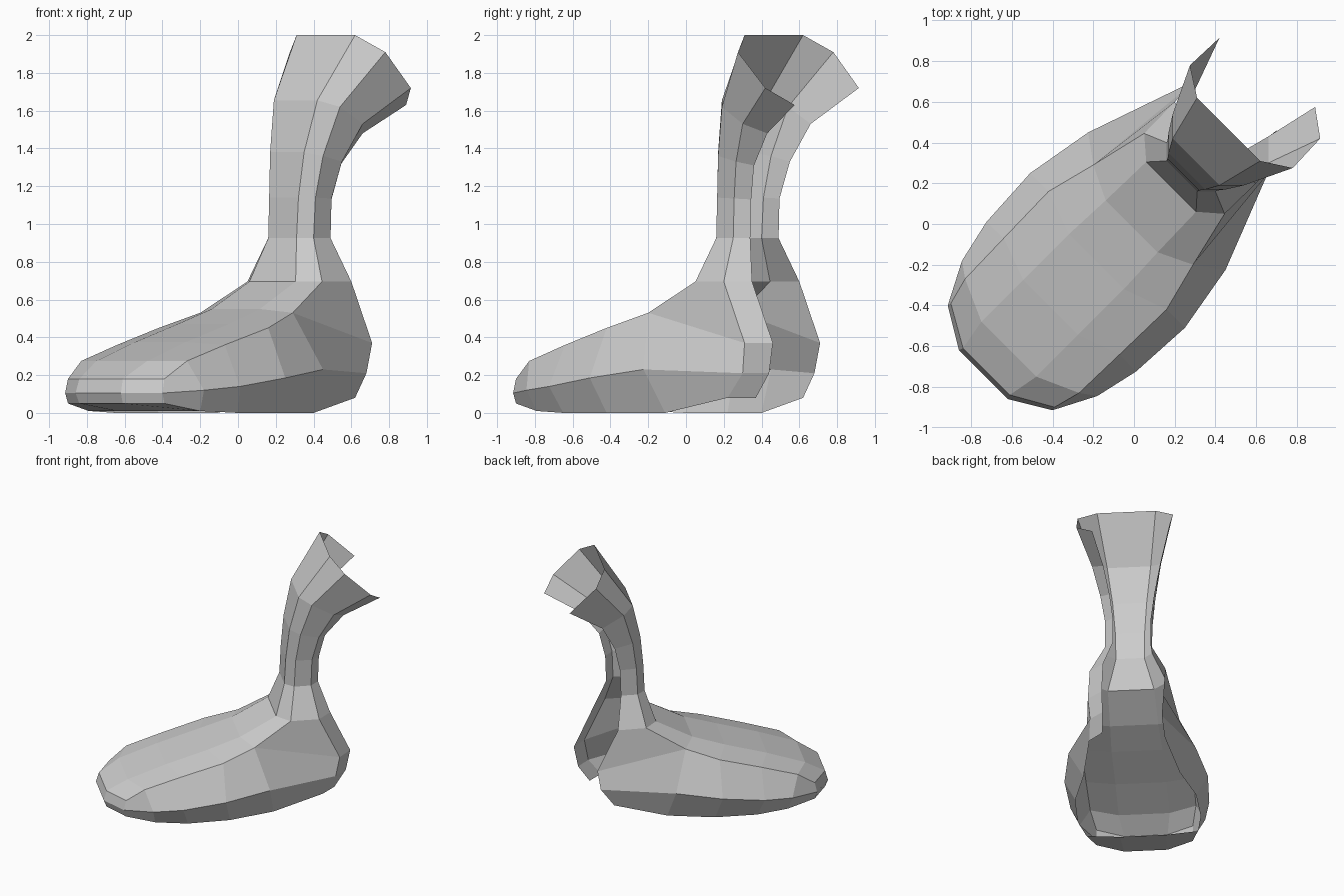
import bpy, bmesh

if "Cube" in bpy.data.objects:
    bpy.data.objects.remove(bpy.data.objects["Cube"])

# The sheet is symmetric about the diagonal plane x = y: mirroring swaps x and y.
def swap(p):
    return (p[1], p[0], p[2])

def grid(bm, rows):
    vs = [[bm.verts.new(p) for p in row] for row in rows]
    for a, b in zip(vs, vs[1:]):
        for i in range(len(a) - 1):
            bm.faces.new((a[i], a[i + 1], b[i + 1], b[i]))

def arch(bm, rows):
    """Grid whose rows run over the symmetry plane from side to side."""
    grid(bm, [[swap(p) for p in reversed(r)] + list(r) for r in rows])

def both_sides(bm, rows):
    grid(bm, rows)
    grid(bm, [[swap(p) for p in reversed(r)] for r in rows])

def finish(bm, name):
    bmesh.ops.remove_doubles(bm, verts=bm.verts[:], dist=0.001)
    bmesh.ops.recalc_face_normals(bm, faces=bm.faces[:])
    me = bpy.data.meshes.new(name)
    bm.to_mesh(me)
    bm.free()
    bpy.context.collection.objects.link(bpy.data.objects.new(name, me))

# Half-sections: leg from flared top down to the ankle
leg = [
    [(.62, .31, 2.0), (.78, .275, 1.91), (.915, .42, 1.72)],
    [(.42, .19, 1.655), (.54, .19, 1.62), (.66, .30, 1.53)],
    [(.35, .17, 1.38), (.45, .17, 1.36), (.55, .265, 1.33)],
    [(.32, .165, 1.14), (.41, .165, 1.14), (.495, .255, 1.135)],
    [(.31, .16, .925), (.40, .16, .925), (.49, .25, .925)],
    [(.305, .06, .695), (.445, .05, .695), (.60, .20, .695)],
]
heel = [(.71, .31, .37), (.68, .30, .21), (.62, .22, .08)]

# Foot half-sections: ridge, crease, widest line, lower edge; ankle to toe
foot = [
    [(.116, -.139, .55), (.29, -.20, .53), (.45, -.225, .23), (.40, -.11, 0)],
    [(-.05, -.32, .47), (.16, -.42, .45), (.25, -.51, .185), (.22, -.42, 0)],
    [(-.276, -.544, .375), (-.07, -.64, .36), (.01, -.725, .14), (0, -.65, 0)],
    [(-.48, -.75, .275), (-.27, -.83, .275), (-.18, -.845, .12), (-.20, -.79, .01)],
    [(-.61, -.84, .18), (-.39, -.90, .18), (-.40, -.915, .105), (-.39, -.90, .05)],
]

# Leg: arched sheet, open at the back
bm = bmesh.new()
arch(bm, leg)
finish(bm, "leg")

# Foot: upper, instep, toe cap and heel sides
bm = bmesh.new()
arch(bm, foot)
arch(bm, [leg[-1][:2], foot[0][:2]])
toe = foot[-1]
arch(bm, [toe[:2],
          [(-.62, -.86, .105), toe[2]],
          [(-.61, -.84, .05), toe[3]],
          [(-.40, -.64, .01), foot[3][3]]])
both_sides(bm, [[leg[-1][1], leg[-1][2]]] + [[a, b] for a, b in zip(foot[0][1:], heel)])
finish(bm, "foot")

# Back overlap strip, on one side only
outer = [r[2] for r in leg] + heel
inner = [(.89, .575, 1.63), (.66, .43, 1.48), (.54, .36, 1.31), (.495, .345, 1.13),
         (.49, .34, .925), (.595, .35, .695), (.70, .46, .37), (.675, .44, .21), (.62, .37, .08)]
bm = bmesh.new()
grid(bm, list(zip(outer, inner)))
finish(bm, "back_strip")
